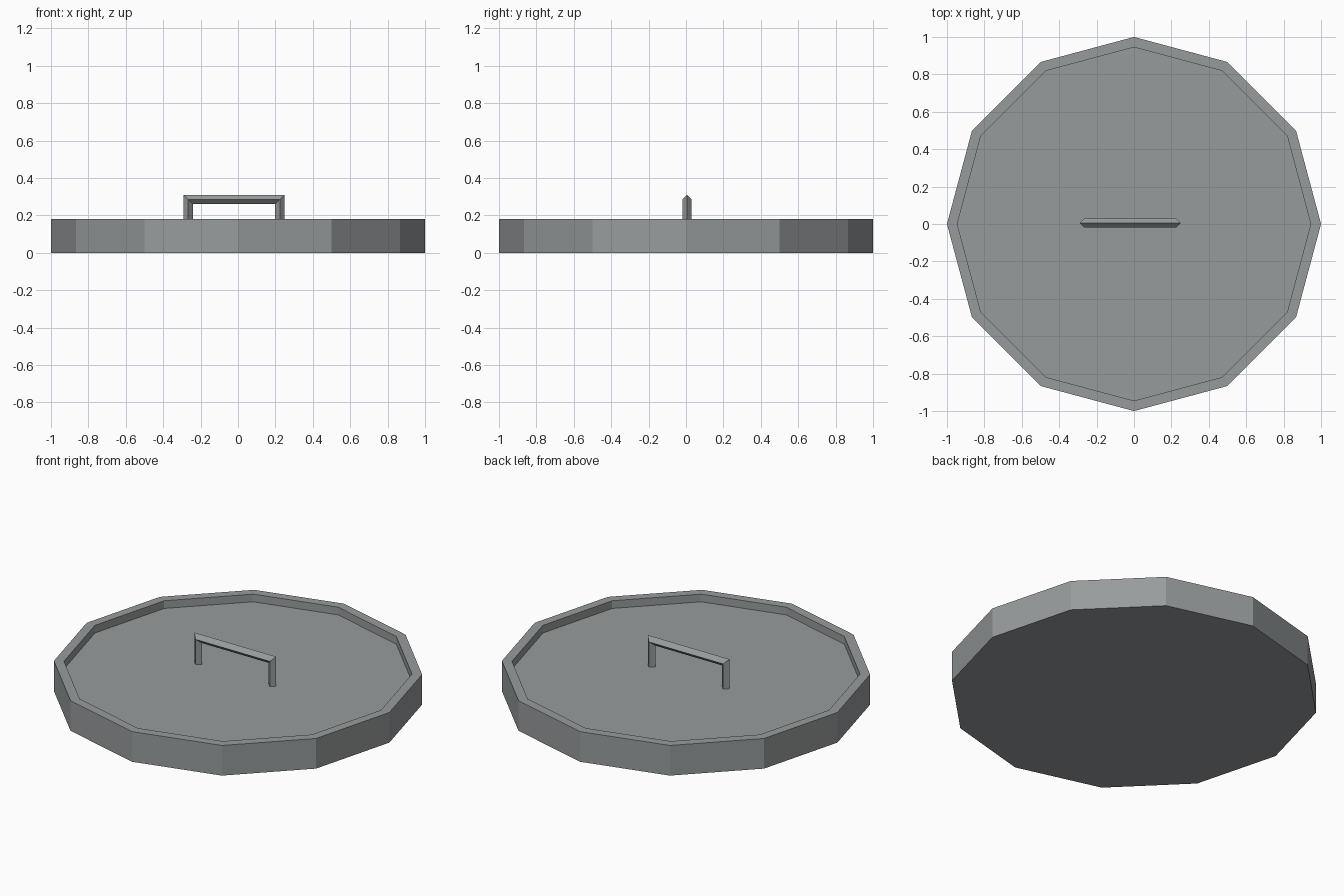
import bpy, bmesh, math

if "Cube" in bpy.data.objects:
    bpy.data.objects.remove(bpy.data.objects["Cube"])

SIDES, RIM_TOP, FLOOR = 12, 0.18, 0.134

steel = bpy.data.materials.new("grey_metal")
steel.diffuse_color = (0.31, 0.33, 0.335, 1)
steel.use_nodes = True
steel.node_tree.nodes["Principled BSDF"].inputs["Base Color"].default_value = steel.diffuse_color


def finish(name, bm):
    bmesh.ops.recalc_face_normals(bm, faces=bm.faces)
    me = bpy.data.meshes.new(name)
    bm.to_mesh(me)
    bm.free()
    me.materials.append(steel)
    ob = bpy.data.objects.new(name, me)
    bpy.context.collection.objects.link(ob)


# Lid: twelve-sided disc with a recessed top
bm = bmesh.new()
rings = []
for r, z in ((1.0, 0), (1.0, RIM_TOP), (0.945, RIM_TOP), (0.945, FLOOR)):
    rings.append([bm.verts.new((r * math.cos(math.tau * i / SIDES),
                                r * math.sin(math.tau * i / SIDES), z))
                  for i in range(SIDES)])
for a, b in zip(rings, rings[1:]):
    for i in range(SIDES):
        j = (i + 1) % SIDES
        bm.faces.new((a[i], a[j], b[j], b[i]))
bm.faces.new(rings[0])
bm.faces.new(rings[-1])
finish("lid", bm)

# Handle: diamond section swept along a mitred U path
CX, CY, HALF, BAR_Z, R = -0.021, 0.005, 0.245, 0.285, 0.025
bm = bmesh.new()
section = ((R, 0), (0, R), (-R, 0), (0, -R))   # (outward, y)
rings = []
for side, z, at_corner in ((-1, FLOOR - 0.004, 0), (-1, BAR_Z, 1),
                           (1, BAR_Z, 1), (1, FLOOR - 0.004, 0)):
    rings.append([bm.verts.new((CX + side * (HALF + o), CY + y, z + o * at_corner))
                  for o, y in section])
for a, b in zip(rings, rings[1:]):
    for i in range(4):
        j = (i + 1) % 4
        bm.faces.new((a[i], a[j], b[j], b[i]))
bm.faces.new(rings[0])
bm.faces.new(rings[-1])
finish("handle", bm)
